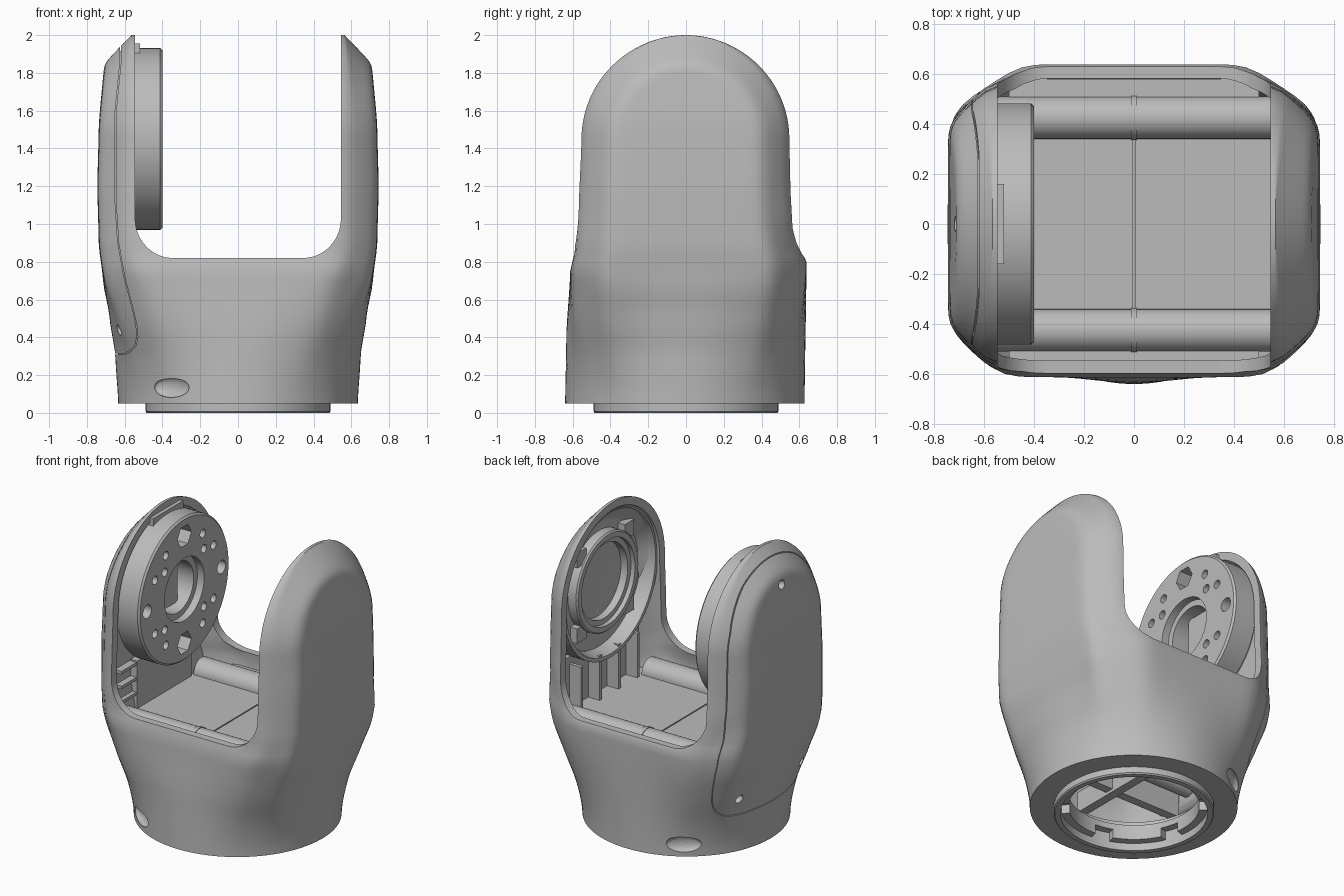
import bpy, bmesh
from math import pi, sin, cos, sqrt, atan2
from mathutils import Matrix

if "Cube" in bpy.data.objects:
    bpy.data.objects.remove(bpy.data.objects["Cube"])

grey = bpy.data.materials.new("plain grey")
grey.use_nodes = True
grey.diffuse_color = (0.5, 0.5, 0.5, 1)
grey.node_tree.nodes["Principled BSDF"].inputs["Base Color"].default_value = (0.5, 0.5, 0.5, 1)

HUB = 1.45  # height of the pivot axis


def make(name, bm):
    bmesh.ops.recalc_face_normals(bm, faces=bm.faces)
    mesh = bpy.data.meshes.new(name)
    bm.to_mesh(mesh)
    bm.free()
    mesh.materials.append(grey)
    ob = bpy.data.objects.new(name, mesh)
    bpy.context.collection.objects.link(ob)
    return ob


def smooth(ob):
    bpy.ops.object.select_all(action='DESELECT')
    ob.select_set(True)
    bpy.context.view_layer.objects.active = ob
    bpy.ops.object.shade_smooth_by_angle(angle=0.5)
    return ob


def boolean(ob, cutter, op='DIFFERENCE', keep=False):
    bpy.context.view_layer.objects.active = ob
    mod = ob.modifiers.new("cut", 'BOOLEAN')
    mod.operation, mod.solver, mod.object = op, 'EXACT', cutter
    bpy.ops.object.modifier_apply(modifier=mod.name)
    if not keep:
        bpy.data.objects.remove(cutter)


def skin(name, rings, closed=False):
    """Join rings of points with quads; cap the ends unless closed."""
    bm = bmesh.new()
    vs = [[bm.verts.new(p) for p in ring] for ring in rings]
    n = len(vs[0])
    for i in range(len(vs) if closed else len(vs) - 1):
        a, b = vs[i], vs[(i + 1) % len(vs)]
        for j in range(n):
            bm.faces.new((a[j], a[(j + 1) % n], b[(j + 1) % n], b[j]))
    if not closed:
        bm.faces.new(vs[0])
        bm.faces.new(vs[-1])
    return make(name, bm)


def lathe(name, profile, axis, segs=64):
    """Turn a closed (along, radius) profile about the pivot or the upright axis."""
    rings = []
    for k in range(segs):
        c, s = cos(2 * pi * k / segs), sin(2 * pi * k / segs)
        rings.append([(a, r * c, HUB + r * s) if axis == 'X' else (r * c, r * s, a)
                      for a, r in profile])
    return smooth(skin(name, rings, closed=True))


def box(name, x, y, z):
    bm = bmesh.new()
    size = [b - a for a, b in (x, y, z)]
    mid = [(a + b) / 2 for a, b in (x, y, z)]
    bmesh.ops.create_cube(bm, size=1, matrix=Matrix.Translation(mid) @ Matrix.Diagonal((*size, 1)))
    return make(name, bm)


def rods(name, items):
    """Several x-aligned cylinders in one mesh: (x0, x1, y, z, radius, sides)."""
    bm = bmesh.new()
    for x0, x1, y, z, r, n in items:
        bmesh.ops.create_cone(bm, cap_ends=True, segments=n, radius1=r, radius2=r, depth=x1 - x0,
                              matrix=Matrix.Translation(((x0 + x1) / 2, y, z)) @ Matrix.Rotation(pi / 2, 4, 'Y'))
    return make(name, bm)


def pit(at, scale, turn=0):
    bm = bmesh.new()
    bmesh.ops.create_uvsphere(bm, u_segments=24, v_segments=12, radius=1,
                              matrix=Matrix.Translation(at) @ Matrix.Rotation(turn, 4, 'Z') @ Matrix.Diagonal((*scale, 1)))
    return make("pit", bm)


def prism(name, profile, depth):
    return skin(name, [[(x, y, z) for x, z in profile] for y in (-depth, depth)])


def table(points, z):
    for (z0, v0), (z1, v1) in zip(points, points[1:]):
        if z <= z1:
            f = max(0, (z - z0) / (z1 - z0))
            f = f * f * (3 - 2 * f) * 0.5 + f * 0.5
            return v0 + (v1 - v0) * f
    return points[-1][1]


WIDTH = [(.05, .635), (.3, .65), (.5, .68), (.7, .715), (.9, .738), (1.2, .745), (1.5, .738), (1.85, .712)]
FRONT = [(.05, .642), (.4, .635), (.75, .613), (.85, .59), (1.1, .577), (HUB, .563)]
BACK = [(.05, .63), (.8, .638), (.88, .605), (1, .572), (1.2, .562), (HUB, .557)]
FRONT_EDGE = [(.05, .42), (.6, .48), (.88, .565)]
BACK_EDGE = [(.05, .42), (.8, .45), (1.02, .565)]


def section(z, d):
    """Chamfered outline at height z, inset by d, turning round towards the base."""
    arch, flat = .55 - d, .4 - d / 2
    h = max(0, z - HUB)
    shrink = sqrt(max(0, 1 - (h / arch) ** 2))
    x = table(WIDTH, z) - d
    t = min(1, (z - .05) / .75)
    t = t * t * (3 - 2 * t)
    half = {}
    for side, prof, edge in ((-1, FRONT, FRONT_EDGE), (1, BACK, BACK_EDGE)):
        xe = table(edge, z) - d * .4
        y = max(.004, (table(prof, z) - d) * shrink)
        pts = []
        for i in range(21):  # flat side, then a soft cone about the pivot
            u = (sqrt((arch * shrink * i / 20) ** 2 + h * h) - flat) / (arch - flat)
            pts.append((x + (xe - x) * min(1, (u + sqrt(u * u + .02)) / 2), y * i / 20))
        pts += [(xe * (1 - i / 8), y) for i in range(1, 9)]
        out = []
        for px, py in pts:
            a = atan2(py / y, px / x)
            out.append((px * t + x * cos(a) * (1 - t), side * (py * t + y * sin(a) * (1 - t))))
        half[side] = out
    b, f = half[1], half[-1]
    loop = b + [(-p, q) for p, q in b[-2::-1]] + [(-p, q) for p, q in f[1:]] + f[-2:0:-1]
    for _ in range(2):
        n = len(loop)
        loop = [tuple((loop[i - 1][k] + 2 * loop[i][k] + loop[(i + 1) % n][k]) / 4 for k in (0, 1))
                for i in range(n)]
    return [(p, q, z) for p, q in loop]


def shell(name, d, z0):
    levels = [z0 + (HUB - z0) * i / 30 for i in range(30)]
    levels += [HUB + (.55 - d) * sin(pi / 2 * i / 24) for i in range(25)]
    return skin(name, [section(z, d) for z in levels])


def cover_edge(gap):
    edge = [(-.6, .31), (-.565, .325), (-.54, .355), (-.53, .4), (-.535, .46), (-.55, .53), (-.6, .72),
            (-.632, .9), (-.645, 1.1), (-.645, 1.6), (-.62, 1.85), (-.62, 2.2)]
    pts = [(x - gap, z + gap) for x, z in edge]
    return prism("cover_edge", [(-1, .31 + gap)] + pts + [(-1, 2.2 + gap)], 1)


# Forked housing: hollow shell, open between the arms and through the base
housing = shell("forked_housing", 0, .05)
boolean(housing, shell("cavity", .05, .1))
slot = [(-.545, 2.2)]
for k in range(13):
    a = pi / 2 * k / 12
    slot.append((-.345 - .2 * cos(a), 1.03 - .21 * sin(a)))
slot += [(-x, z) for x, z in reversed(slot)]
boolean(housing, prism("slot", slot, 1))
boolean(housing, lathe("base_hole", [(-.1, .001), (-.1, .475), (.2, .475), (.2, .001)], 'Z'))
for s in (-1, 1):
    boolean(housing, pit((-.35, s * .525, .135), (.034, .11, .055), s * -.98))

# Side cover, set into the housing with a fine seam over a hidden lip
boolean(housing, cover_edge(0))
cover = shell("side_cover", 0, .05)
boolean(cover, cover_edge(.005), 'INTERSECT')
lip = shell("cover_lip", .015, .1)
boolean(lip, cover_edge(-.015), 'INTERSECT')
for at in ((-.72, 0, 1.78), (-.62, .33, .44), (-.62, -.33, .44)):
    for ob in (cover, lip):
        boolean(ob, pit(at, (.05, .03, .03)))
for ob in (housing, cover, lip):
    smooth(ob)

# Drive flange with bolt holes, pockets and a top tab
flange = lathe("drive_flange", [(-.66, .4), (-.57, .4), (-.57, .482), (-.412, .482), (-.4, .47), (-.4, .21),
                                (-.45, .21), (-.45, .17), (-.66, .17)], 'X', 96)
holes = []
for quad in range(4):
    for r, deg in ((.36, 30), (.36, 57), (.285, 43)):
        a = (deg if quad % 2 == 0 else 90 - deg) * pi / 180 + quad * pi / 2
        holes.append((-.48, -.3, r * cos(a), HUB + r * sin(a), .028, 16))
for s in (-1, 1):
    holes.append((-.48, -.3, s * .395, HUB, .045, 20))
    holes.append((-.5, -.3, 0, HUB + s * .36, .075, 6))
boolean(flange, rods("bolt_holes", holes))
smooth(flange)
box("flange_tab", (-.55, -.52), (-.16, .16), (1.86, 1.955))
box("hub_block", (-.64, -.52), (-.1, .1), (HUB - .15, HUB + .15))

# Parts fitted inside the housing are trimmed to its wall
limit = shell("limit", .03, .08)


def fit(ob):
    boolean(ob, limit, 'INTERSECT', keep=True)
    return ob


# Bearing seat inside the other arm
smooth(fit(lathe("seat_wall", [(.56, .5), (.56, .475), (.63, .45), (.68, .45), (.68, .5)], 'X')))
smooth(fit(lathe("seat_plate", [(.65, .47), (.65, .3), (.66, .25), (.66, .001), (.68, .001), (.68, .47)], 'X')))
lathe("bearing_ring", [(.59, .33), (.58, .32), (.58, .285), (.61, .285), (.61, .25), (.67, .25), (.67, .33)], 'X')
for k in range(4):
    a = pi / 4 + k * pi / 2
    y, z = .36 * cos(a), HUB + .36 * sin(a)
    fit(box("seat_lug", (.6, .67), (y - .05, y + .05), (z - .05, z + .05)))

# Inner tray in two halves, with rounded edge rails and a centre collar
fit(box("tray_base", (-.6, .6), (-.46, .46), (.64, .68)))
for name, x in (("right_tray", (-.66, -.004)), ("left_tray", (.004, .66))):
    fit(box(name, x, (-.5, .5), (.66, .7)))
for s in (-1, 1):
    smooth(fit(rods("tray_rail", [(-.57, .57, s * .425, .7, .085, 32)])))
    smooth(rods("rail_collar", [(-.012, .012, s * .425, .7, .09, 32)]))
    fit(box("tray_lip", (-.5, .5), (s * .53 - .05, s * .53 + .05), (.64, .72)))

# Walls and ribs below the pivots
box("right_inner_wall", (-.62, -.57), (-.26, .32), (.68, 1.02))
fit(box("left_inner_wall", (.65, .69), (-.42, .42), (.66, 1.05)))
for y in (-.3, -.1, .1, .3):
    fit(box("left_rib", (.565, .67), (y - .012, y + .012), (.68, 1.0)))
for z in (.8, .9, 1.0):
    fit(box("right_shelf", (-.67, -.575), (-.42, -.26), (z - .01, z + .01)))
bpy.data.objects.remove(limit)

# Base spigot and the parts seen through its opening
lathe("base_spigot", [(0, .483), (.008, .49), (.049, .49), (.049, .48), (.2, .48), (.2, .45), (0, .45)], 'Z', 96)
lock_ring = lathe("lock_ring", [(.05, .46), (.05, .4), (.15, .4), (.15, .46)], 'Z', 96)
for k in range(3):
    gap = box("gap", (-.5, .5), (-.06, .06), (0, .11))
    gap.rotation_euler.z = k * pi / 3 + .3
    bpy.context.view_layer.update()
    boolean(lock_ring, gap)
smooth(lock_ring)
for y in (-.2, .2):
    box("under_beam", (-.5, .5), (y - .03, y + .03), (.24, .42))
box("cross_beam", (-.03, .03), (-.5, .5), (.22, .36))
smooth(rods("cable_tube", [(-.5, .5, -.08, .4, .06, 24), (-.5, .5, .08, .4, .06, 24)]))
